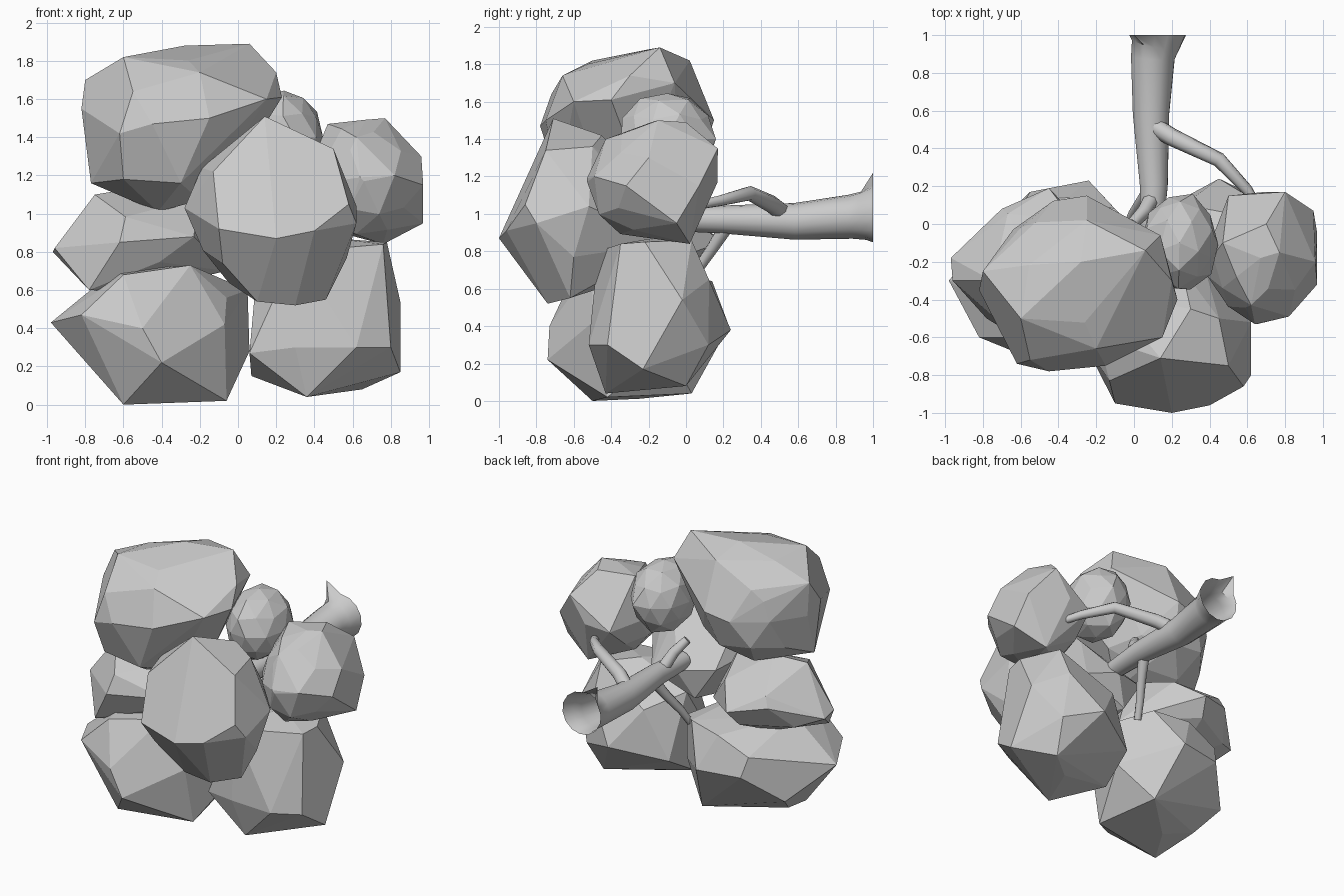
import bpy, bmesh, random
from math import sin, cos, pi, radians
from mathutils import Vector, Matrix

random.seed(4)


def add_object(name, bm):
    me = bpy.data.meshes.new(name)
    bmesh.ops.recalc_face_normals(bm, faces=bm.faces)
    bm.to_mesh(me)
    bm.free()
    ob = bpy.data.objects.new(name, me)
    bpy.context.collection.objects.link(ob)
    return ob


def clump(name, centre, radii, corners, detail=1):
    """Faceted foliage: hull around a jittered ball and a few silhouette corners."""
    bm = bmesh.new()
    bmesh.ops.create_icosphere(bm, subdivisions=detail, radius=1)
    pts = [Vector(c) for c in corners]
    turn = Matrix.Rotation(random.uniform(0, 6), 3, 'Z')
    for v in bm.verts:
        d = turn @ v.co * random.uniform(0.93, 1.03)
        pts.append(Vector([c + r * k for c, r, k in zip(centre, radii, d)]))
    bm.clear()
    for p in pts:
        bm.verts.new(p)
    bmesh.ops.convex_hull(bm, input=bm.verts)
    bmesh.ops.delete(bm, geom=[v for v in bm.verts if not v.link_faces], context='VERTS')
    bmesh.ops.dissolve_limit(bm, angle_limit=radians(7), verts=bm.verts, edges=bm.edges)
    return add_object(name, bm)


def limb(name, path, sides=12, torn_tip=None):
    """Tapered tube along (x, y, z, radius) points; a torn tip leaves the end open and spiked."""
    bm = bmesh.new()
    pts = [Vector(p[:3]) for p in path]
    rings = []
    for i, p in enumerate(pts):
        t = (pts[min(i + 1, len(pts) - 1)] - pts[max(i - 1, 0)]).normalized()
        u = t.cross(Vector((0.2, 0.1, 1))).normalized()
        w = u.cross(t)
        ring = []
        for k in range(sides):
            a = 2 * pi * k / sides
            co = p + path[i][3] * (cos(a) * u + sin(a) * w)
            co.y = 1 if p.y > 0.99 else co.y
            ring.append(bm.verts.new(co))
        rings.append(ring)
    for a, b in zip(rings, rings[1:]):
        for k in range(sides):
            n = (k + 1) % sides
            bm.faces.new((a[k], a[n], b[n], b[k]))
    bm.faces.new(rings[0])
    if torn_tip:
        tip = Vector(torn_tip)
        min(rings[-1], key=lambda v: (v.co - tip).length).co = tip
    else:
        bm.faces.new(rings[-1])
    ob = add_object(name, bm)
    bpy.ops.object.select_all(action='DESELECT')
    ob.select_set(True)
    bpy.context.view_layer.objects.active = ob
    bpy.ops.object.shade_smooth_by_angle(angle=radians(50))
    return ob


# Foliage clumps
clump("foliage_upper_left", (-.36, -.32, 1.46), (.42, .44, .41), [
    (-.82, -.35, 1.55), (-.8, -.25, 1.7), (-.6, -.5, 1.82), (-.28, -.2, 1.88),
    (.06, -.14, 1.89), (.23, -.4, 1.61), (.14, -.06, 1.7), (-.25, .15, 1.5),
    (-.25, .02, 1.82), (-.6, -.02, 1.6), (-.77, -.35, 1.16), (-.42, -.42, 1.01),
    (-.2, -.42, 1.07), (-.62, -.74, 1.42), (-.45, -.78, 1.47), (-.15, -.75, 1.5),
    (.15, -.6, 1.6), (-.55, -.72, 1.64), (-.2, -.66, 1.74), (-.6, -.65, 1.18),
    (-.3, -.68, 1.16), (.2, -.3, 1.74)], 2)
clump("foliage_front", (.17, -.55, 1.0), (.4, .38, .43), [
    (.14, -.71, 1.51), (.5, -.75, 1.34), (.62, -.52, 1.04), (.58, -.86, 1.05),
    (.62, -.8, .95), (.2, -1, .87), (-.1, -.95, .92), (.4, -.96, .91),
    (-.13, -.83, 1.22), (-.28, -.6, 1.03), (-.19, -.6, 1.24), (-.08, -.82, .74),
    (.1, -.74, .54), (.46, -.62, .55), (-.05, -.55, .64), (.23, -.92, .76), (.3, -.74, .52),
    (.57, -.6, .77), (.3, -.45, 1.42), (.45, -.5, 1.36),
    (.1, -.03, .92), (0, -.1, .72), (.33, -.08, .85), (-.15, -.12, .95)])
clump("foliage_right", (.67, -.18, 1.17), (.29, .34, .32), [
    (.77, -.15, 1.5), (.47, -.1, 1.47), (.96, -.2, 1.3), (.97, -.05, .95),
    (.76, .02, .84), (.64, -.53, 1.19), (.62, -.43, 1.4), (.8, .17, 1.35),
    (.5, .15, 1.15), (.95, .07, 1.15), (.97, -.32, 1.15), (.82, -.49, 1.2),
    (.7, 0, 1.49)], 2)
clump("foliage_small", (.24, -.1, 1.4), (.21, .27, .25), [], 2)
clump("foliage_lower_right", (.46, -.15, .47), (.37, .37, .4), [
    (.85, -.23, .17), (.85, -.02, .54), (.76, -.35, .84), (.78, -.22, .85), (.65, .03, .86),
    (.36, -.43, .04), (.06, -.42, .27), (.07, -.2, .15), (.45, .24, .38),
    (.65, 0, .08), (.1, .05, .3), (.7, .12, .3), (.3, -.5, .3), (.62, -.52, .3),
    (.3, -.47, .8), (.1, -.15, .72), (.8, -.42, .3)])
clump("foliage_lower_left", (-.45, -.25, .37), (.42, .43, .36), [
    (-.98, -.3, .43), (-.82, -.6, .47), (-.6, -.5, 0), (-.06, -.42, .02),
    (-.07, -.5, .42), (-.06, -.4, .56), (.06, -.1, .28), (-.24, .23, .4),
    (-.55, .17, .4), (-.15, .03, .04), (-.65, -.3, .7), (-.4, -.74, .22),
    (-.5, -.73, .4), (-.67, -.2, .08), (-.6, -.6, .68), (-.25, -.5, .73),
    (.05, -.08, .6), (-.1, .08, .66), (-.35, .14, .64)])
clump("foliage_middle_left", (-.54, -.22, .86), (.34, .37, .27), [
    (-.96, -.3, .82), (-.97, -.18, .8), (-.75, -.3, 1.1), (-.22, -.3, 1.08),
    (-.23, -.5, .88), (-.7, .08, .9), (-.45, .19, .85), (-.78, -.5, .6),
    (-.62, -.6, .85), (-.06, -.22, .7)])

# Branch growing from the back, torn open at its end, with side twigs
limb("branch", [(.09, -.1, .97, .06), (.105, .2, .97, .075), (.09, .58, .96, .098),
                (.1, .88, .985, .118), (.115, .95, .99, .13), (.125, 1, 1.0, .155)], 14,
     torn_tip=(0, 1, 1.22))
limb("twig_right", [(.1, .52, 1.0, .05), (.2, .46, 1.05, .048), (.45, .34, 1.11, .04),
                    (.6, .18, 1.07, .03), (.66, .08, 1.05, .025)], 8)
limb("twig_down", [(.1, .22, .94, .04), (.06, .15, .83, .033), (0, .06, .7, .028),
                   (-.03, .0, .6, .025)], 8)
limb("twig_up", [(.1, .14, .98, .045), (.05, .06, 1.1, .038), (-.01, 0, 1.18, .03)], 8)
